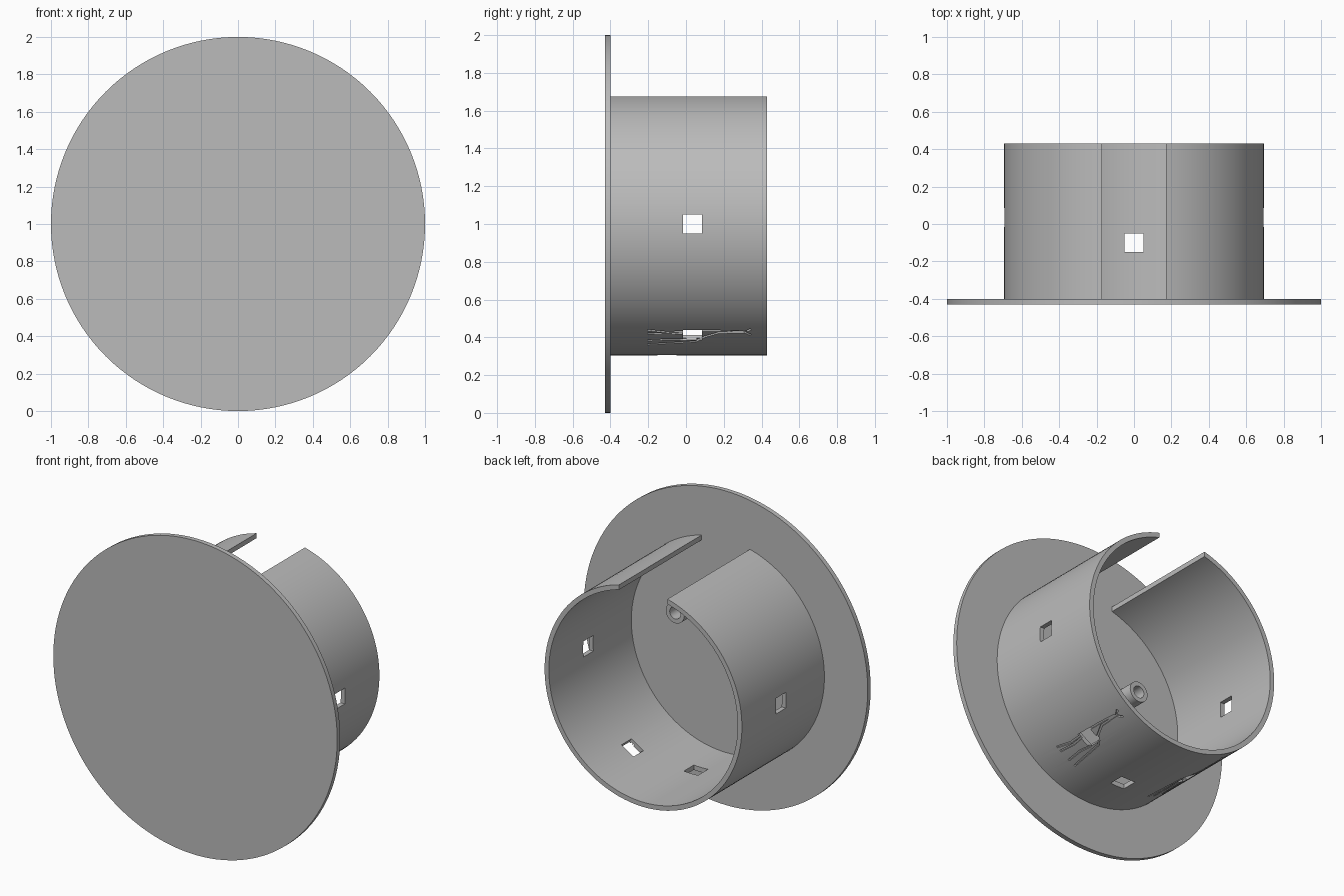
import bpy, bmesh, math
from mathutils import Matrix, Vector

cube = bpy.data.objects.get("Cube")
if cube:
    bpy.data.objects.remove(cube, do_unlink=True)

grey = bpy.data.materials.new("plain grey")
grey.use_nodes = True
colour = (0.5, 0.5, 0.5, 1)
grey.diffuse_color = colour
grey.node_tree.nodes["Principled BSDF"].inputs["Base Color"].default_value = colour

OUTER, WALL = 0.695, 0.03
PLATE_BACK, RIM = -0.40, 0.43


def make_object(name, bm):
    bmesh.ops.recalc_face_normals(bm, faces=bm.faces)
    mesh = bpy.data.meshes.new(name)
    bm.to_mesh(mesh)
    bm.free()
    obj = bpy.data.objects.new(name, mesh)
    bpy.context.collection.objects.link(obj)
    mesh.materials.append(grey)
    return obj


def smooth(obj):
    bpy.ops.object.select_all(action='DESELECT')
    obj.select_set(True)
    bpy.context.view_layer.objects.active = obj
    bpy.ops.object.shade_smooth_by_angle(angle=math.radians(30))


def ring(name, x, z, y0, y1, outer, inner, segments):
    """Spin a closed rectangular section around the y direction."""
    bm = bmesh.new()
    section = [(outer, y0), (outer, y1), (inner, y1), (inner, y0)]
    loops = []
    for i in range(segments):
        a = math.tau * i / segments
        loops.append([bm.verts.new((x + r * math.sin(a), y, z - r * math.cos(a)))
                      for r, y in section])
    for i, a in enumerate(loops):
        b = loops[(i + 1) % segments]
        for j in range(4):
            k = (j + 1) % 4
            bm.faces.new((a[j], a[k], b[k], b[j]))
    return make_object(name, bm)


def add_box(bm, degrees, y, radius, size, turn=0):
    """Box facing outward; degrees run from the bottom towards +x."""
    phi = math.radians(degrees)
    centre = Vector((radius * math.sin(phi), y, 1 - radius * math.cos(phi)))
    matrix = (Matrix.Translation(centre) @ Matrix.Rotation(-phi, 4, 'Y')
              @ Matrix.Rotation(turn, 4, 'Z') @ Matrix.Diagonal((*size, 1)))
    bmesh.ops.create_cube(bm, size=1, matrix=matrix)


def cut(target, bm, name):
    cutter = make_object(name, bm)
    mod = target.modifiers.new(name, 'BOOLEAN')
    mod.operation, mod.solver, mod.object = 'DIFFERENCE', 'EXACT', cutter
    mod.use_self = True
    bpy.context.view_layer.objects.active = target
    bpy.ops.object.modifier_apply(modifier=name)
    bpy.data.objects.remove(cutter, do_unlink=True)


# Round face plate
bm = bmesh.new()
bmesh.ops.create_cone(bm, cap_ends=True, segments=128, radius1=1, radius2=1, depth=0.03,
                      matrix=Matrix.Translation((0, -0.415, 1)) @ Matrix.Rotation(math.pi / 2, 4, 'X'))
smooth(make_object("face_plate", bm))

# Collar behind the plate
collar = ring("collar", 0, 1, PLATE_BACK, RIM, OUTER, OUTER - WALL, 128)

# Open slot along the top and square holes through the wall
bm = bmesh.new()
add_box(bm, 180, 0, OUTER, (0.34, 1.2, 0.4))
for degrees, y in ((0, -0.1), (90, 0.035), (-90, 0.035), (32, 0.035), (-32, 0.035)):
    add_box(bm, degrees, y, OUTER, (0.1, 0.1, 0.2))
cut(collar, bm, "openings")

# Long-necked animal engraved on each lower side: strokes as (degrees, y)
strokes = [
    [(36, -0.2), (34.5, -0.1), (35, 0.0)],
    [(33.5, -0.2), (33, -0.09), (34, 0.0)],
    [(27.5, -0.2), (28.5, -0.09), (28, 0.0)],
    [(23.5, -0.2), (25, -0.08), (26.5, 0.05), (30, 0.09)],
    [(30, 0.08), (34, 0.17), (34.5, 0.31)],
    [(35.5, 0.07), (35.5, 0.17), (35, 0.3)],
    [(32.5, 0.34), (34.5, 0.31), (36.5, 0.34)],
]
bm = bmesh.new()
for side in (1, -1):
    for path in strokes:
        for (a, ya), (b, yb) in zip(path, path[1:]):
            du, dy = side * math.radians(b - a) * OUTER, yb - ya
            add_box(bm, side * (a + b) / 2, (ya + yb) / 2, OUTER,
                    (math.hypot(du, dy) + 0.008, 0.012, 0.024), math.atan2(dy, du))
cut(collar, bm, "engraving")
smooth(collar)

# Hollow pegs on the back of the plate
for name, x, z in (("left_peg", 0.28, 1.19), ("right_peg", -0.28, 1.10)):
    smooth(ring(name, x, z, PLATE_BACK, -0.29, 0.065, 0.038, 32))
